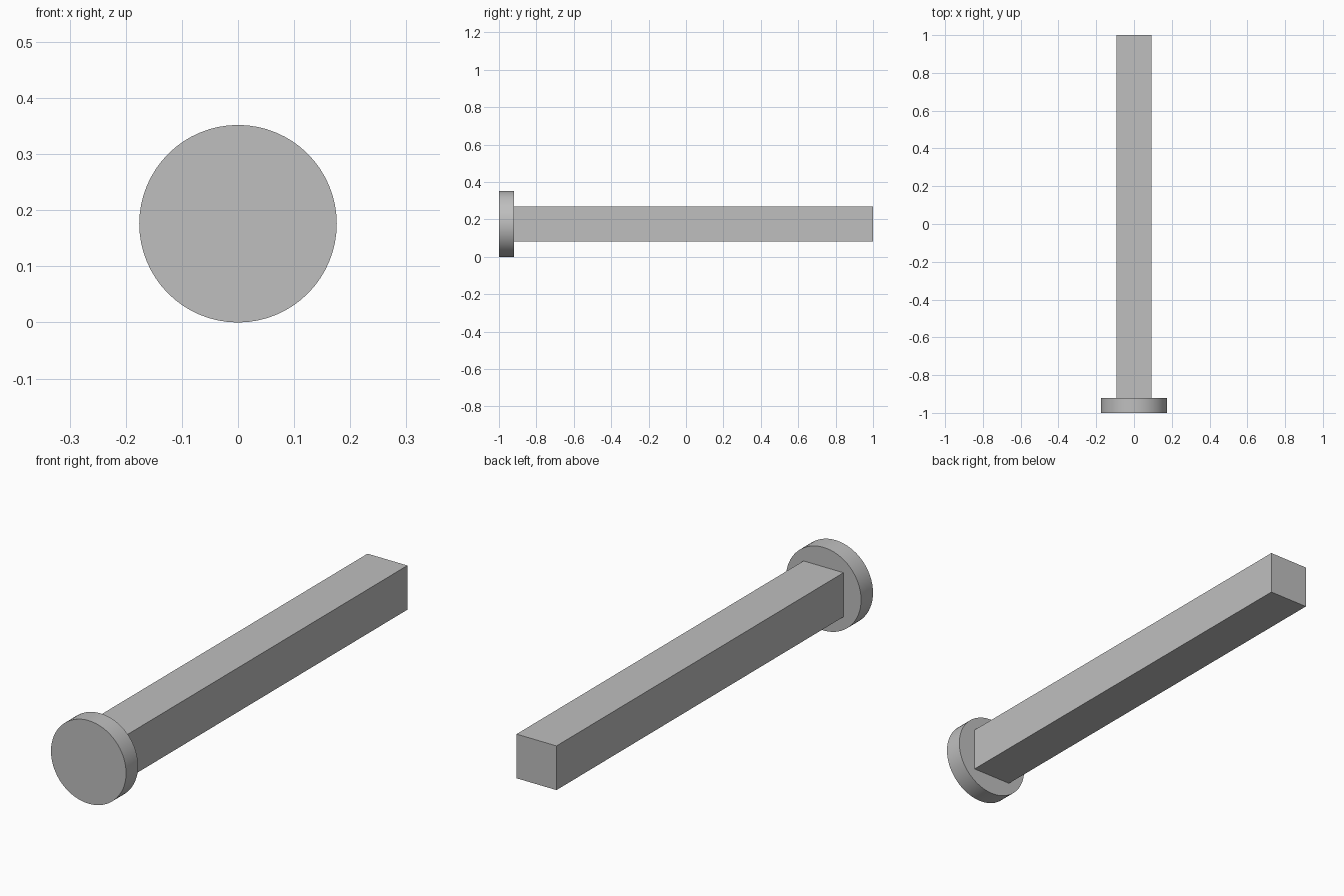
import bpy
import math

cube = bpy.data.objects.get("Cube")
if cube:
    bpy.data.objects.remove(cube, do_unlink=True)

RADIUS = 0.176        # head radius, also the height of the axis
HEAD_BACK = -0.92     # where the head meets the shaft
SHAFT_WIDTH = 0.187

# Plain grey metal
grey = bpy.data.materials.new("grey_metal")
grey.use_nodes = True
colour = (0.52, 0.52, 0.52, 1)
grey.diffuse_color = colour
grey.node_tree.nodes["Principled BSDF"].inputs["Base Color"].default_value = colour


def finish(name):
    obj = bpy.context.object
    obj.name = name
    obj.data.materials.append(grey)
    bpy.ops.object.transform_apply(location=False, rotation=True, scale=True)
    return obj


# Round head: a thin smooth disc facing forward
bpy.ops.mesh.primitive_cylinder_add(
    vertices=64, radius=RADIUS, depth=HEAD_BACK + 1,
    location=(0, (HEAD_BACK - 1) / 2, RADIUS), rotation=(math.pi / 2, 0, 0))
finish("head")
bpy.ops.object.shade_smooth_by_angle(angle=math.radians(30))

# Square shaft running back from the head
bpy.ops.mesh.primitive_cube_add(size=1, location=(0, (1 + HEAD_BACK) / 2, RADIUS))
bpy.context.object.scale = (SHAFT_WIDTH, 1 - HEAD_BACK, SHAFT_WIDTH)
finish("shaft")
